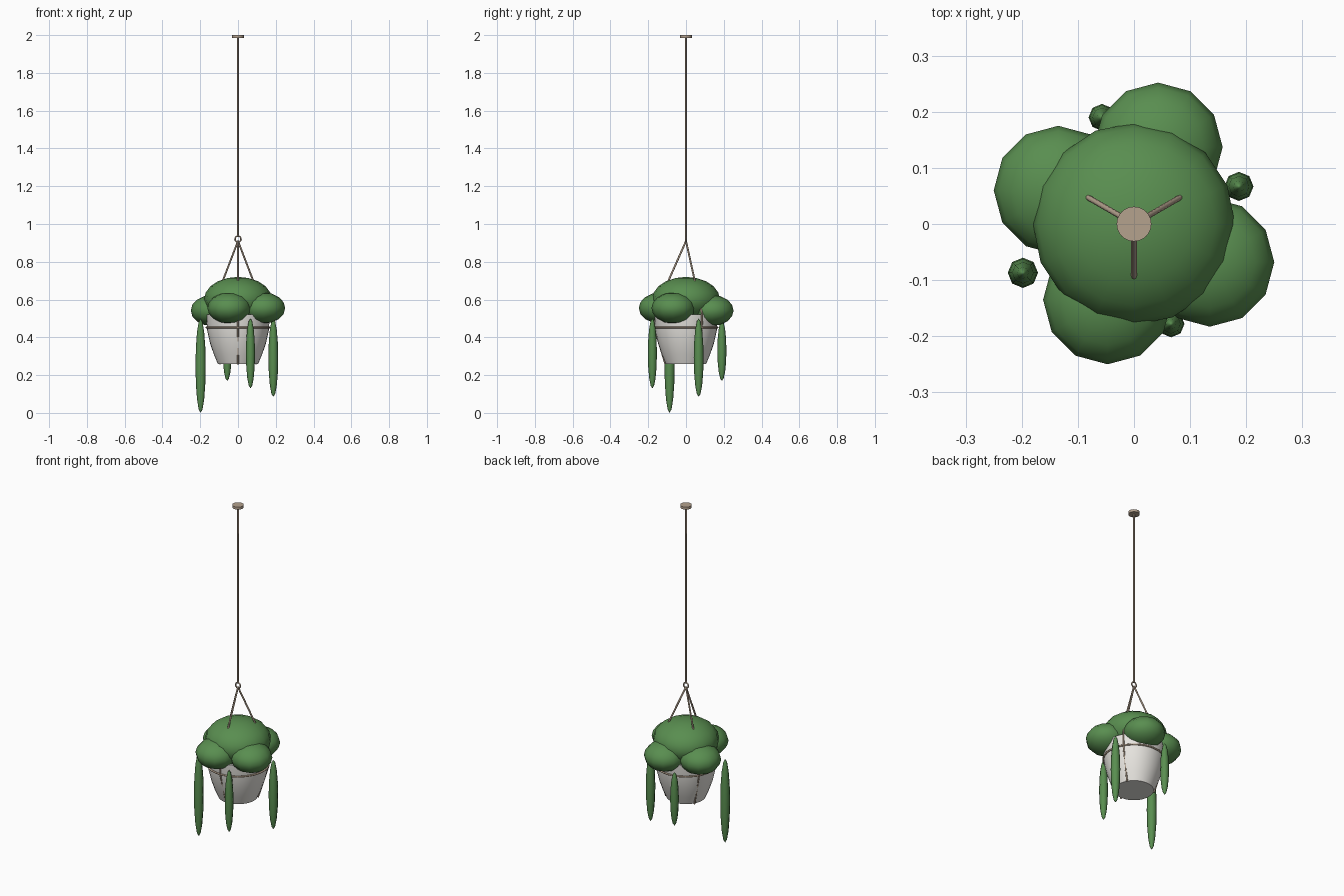
import bpy, bmesh
from math import radians, cos, sin, pi
from mathutils import Vector

if "Cube" in bpy.data.objects:
    bpy.data.objects.remove(bpy.data.objects["Cube"])


def material(name, rgb):
    m = bpy.data.materials.new(name)
    m.diffuse_color = (*rgb, 1)
    m.use_nodes = True
    m.node_tree.nodes["Principled BSDF"].inputs["Base Color"].default_value = m.diffuse_color
    return m


LEAF = material("leaf_green", (0.10, 0.27, 0.08))
ROPE = material("rope_tan", (0.46, 0.36, 0.27))
POT = material("pot_white", (0.80, 0.78, 0.74))
SOIL = material("soil_brown", (0.10, 0.06, 0.04))


def finish(ob, name, mat, angle=40):
    ob.name = name
    ob.data.materials.append(mat)
    bpy.ops.object.select_all(action='DESELECT')
    ob.select_set(True)
    bpy.context.view_layer.objects.active = ob
    bpy.ops.object.shade_smooth_by_angle(angle=radians(angle))
    return ob


def blob(name, loc, scale, seg=12, rings=8):
    bpy.ops.mesh.primitive_uv_sphere_add(segments=seg, ring_count=rings, location=loc)
    ob = bpy.context.object
    ob.scale = scale
    return finish(ob, name, LEAF, 80)


def disc(name, r, z0, z1, mat, seg=24):
    bpy.ops.mesh.primitive_cylinder_add(vertices=seg, radius=r, depth=z1 - z0,
                                        location=(0, 0, (z0 + z1) / 2))
    return finish(bpy.context.object, name, mat)


def rod(name, a, b, r, seg=8):
    a, b = Vector(a), Vector(b)
    bpy.ops.mesh.primitive_cylinder_add(vertices=seg, radius=r, depth=(b - a).length,
                                        location=(a + b) / 2)
    ob = bpy.context.object
    ob.rotation_euler = (b - a).to_track_quat('Z', 'Y').to_euler()
    return finish(ob, name, ROPE, 50)


def ring(name, loc, R, r, rot=(0, 0, 0), seg=32):
    bpy.ops.mesh.primitive_torus_add(major_radius=R, minor_radius=r, major_segments=seg,
                                     minor_segments=8, location=loc, rotation=rot)
    return finish(bpy.context.object, name, ROPE, 80)


# pot: turned profile, closed at the axis, hollow above the soil
profile = [(0, 0.26), (0.107, 0.26), (0.128, 0.31), (0.147, 0.365), (0.163, 0.435),
           (0.169, 0.52), (0.155, 0.52), (0.148, 0.46), (0, 0.46)]
N = 32
bm = bmesh.new()
loops = []
for r, z in profile:
    if r == 0:
        loops.append([bm.verts.new((0, 0, z))] * N)
    else:
        loops.append([bm.verts.new((r * cos(2 * pi * i / N), r * sin(2 * pi * i / N), z))
                      for i in range(N)])
for lo, hi in zip(loops, loops[1:]):
    for i in range(N):
        j = (i + 1) % N
        bm.faces.new(dict.fromkeys((lo[i], lo[j], hi[j], hi[i])))
bmesh.ops.recalc_face_normals(bm, faces=bm.faces)
me = bpy.data.meshes.new("pot")
bm.to_mesh(me)
bm.free()
pot = bpy.data.objects.new("pot", me)
bpy.context.collection.objects.link(pot)
finish(pot, "pot", POT)
disc("soil", 0.15, 0.462, 0.49, SOIL)

# ceiling cap, cord, hanging ring and band round the pot
disc("ceiling_cap", 0.031, 1.985, 2.0, ROPE)
rod("cord", (0, 0, 0.935), (0, 0, 1.99), 0.005)
ring("hanging_ring", (0, 0, 0.92), 0.016, 0.004, (pi / 2, 0, 0), 20)
ring("pot_band", (0, 0, 0.452), 0.167, 0.005)

# three ropes: ring to rim, rim to band, band to pot base
for k, deg in enumerate((30, 150, 270)):
    c, s = cos(radians(deg)), sin(radians(deg))
    pts = [(r * c, r * s, z) for r, z in
           ((0, 0.91), (0.170, 0.525), (0.167, 0.45), (0.109, 0.258))]
    for part, (a, b) in zip(("upper", "rim", "lower"), zip(pts, pts[1:])):
        rod(f"{part}_rope_{k + 1}", a, b, 0.005)

# foliage crown and four side clumps
blob("foliage_crown", (0, 0, 0.60), (0.18, 0.18, 0.12), 16, 10)
for i, loc in enumerate(((-0.047, -0.135, 0.555), (0.135, -0.068, 0.555),
                         (0.043, 0.137, 0.542), (-0.135, 0.060, 0.542))):
    blob(f"foliage_clump_{i + 1}", loc, (0.115, 0.115, 0.082))

# trailing vines: x, y, radius, bottom, top
for i, (x, y, r, z0, z1) in enumerate(((-0.198, -0.087, 0.027, 0.0, 0.50),
                                       (0.187, 0.067, 0.026, 0.085, 0.50),
                                       (0.066, -0.178, 0.024, 0.13, 0.50),
                                       (-0.057, 0.190, 0.024, 0.17, 0.49))):
    blob(f"trailing_vine_{i + 1}", (x, y, (z0 + z1) / 2), (r, r, (z1 - z0) / 2), 8, 8)
